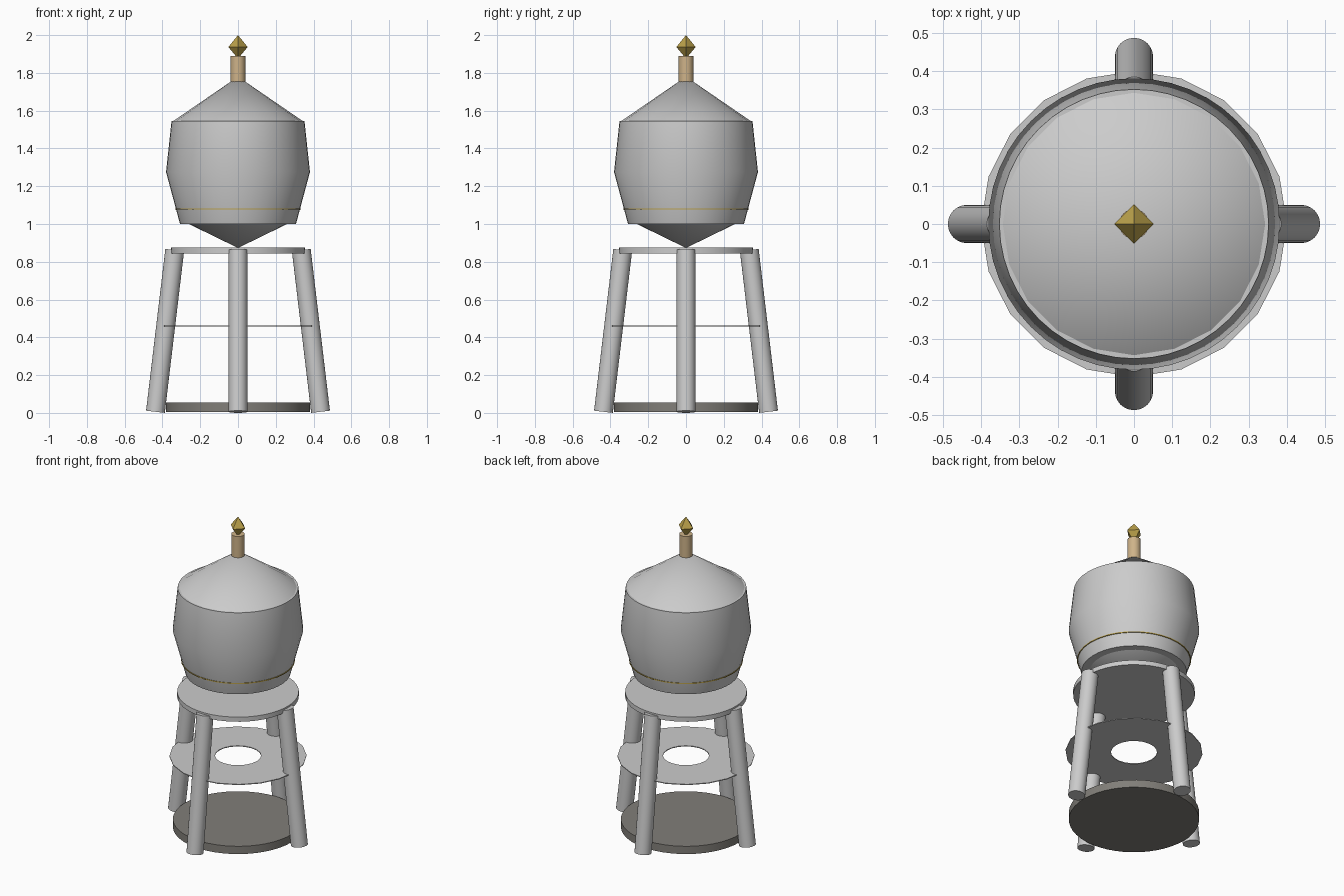
import bpy, bmesh, math
from mathutils import Vector

if "Cube" in bpy.data.objects:
    bpy.data.objects.remove(bpy.data.objects["Cube"])


def material(name, rgb):
    m = bpy.data.materials.new(name)
    m.diffuse_color = (*rgb, 1)
    m.use_nodes = True
    m.node_tree.nodes["Principled BSDF"].inputs["Base Color"].default_value = m.diffuse_color
    return m


def finish(bm, name, mat=None, smooth=True):
    bmesh.ops.recalc_face_normals(bm, faces=bm.faces)
    me = bpy.data.meshes.new(name)
    bm.to_mesh(me)
    bm.free()
    ob = bpy.data.objects.new(name, me)
    bpy.context.collection.objects.link(ob)
    if mat:
        me.materials.append(mat)
    if smooth:
        bpy.ops.object.select_all(action='DESELECT')
        ob.select_set(True)
        bpy.context.view_layer.objects.active = ob
        bpy.ops.object.shade_smooth_by_angle(angle=math.radians(30))
    return ob


def lathe(name, profile, sides, mat=None, closed=False, smooth=True):
    """Revolve (radius, z) points around the z axis."""
    bm = bmesh.new()
    rings = []
    for r, z in profile:
        if r == 0:
            rings.append([bm.verts.new((0, 0, z))] * sides)
        else:
            rings.append([bm.verts.new((r * math.cos(2 * math.pi * i / sides),
                                        r * math.sin(2 * math.pi * i / sides), z))
                          for i in range(sides)])
    pairs = list(zip(rings, rings[1:]))
    if closed:
        pairs.append((rings[-1], rings[0]))
    for a, b in pairs:
        for i in range(sides):
            j = (i + 1) % sides
            bm.faces.new(dict.fromkeys((a[i], a[j], b[j], b[i])))
    return finish(bm, name, mat, smooth)


def disc(name, r, z0, z1, sides=48, mat=None):
    return lathe(name, [(0, z0), (r, z0), (r, z1), (0, z1)], sides, mat)


stone = material("dark_stone", (0.22, 0.21, 0.19))
tan = material("tan", (0.62, 0.45, 0.25))
gold = material("gold", (0.50, 0.36, 0.07))

# Base, brace ring and platform
disc("base_plate", 0.38, 0.005, 0.055, mat=stone)
lathe("brace_ring", [(0.135, 0.458), (0.40, 0.458), (0.40, 0.463), (0.135, 0.463)],
      20, closed=True)
disc("platform", 0.355, 0.845, 0.875)

# Four splayed legs
for i, name in enumerate(["right_leg", "back_leg", "left_leg", "front_leg"]):
    a = i * math.pi / 2
    d = Vector((math.cos(a), math.sin(a), 0))
    foot = d * 0.437 + Vector((0, 0, 0.006))
    top = d * 0.335 + Vector((0, 0, 0.862))
    axis = top - foot
    bm = bmesh.new()
    bmesh.ops.create_cone(bm, cap_ends=True, segments=24, radius1=0.05,
                          radius2=0.05, depth=axis.length)
    bm.transform(axis.to_track_quat('Z', 'Y').to_matrix().to_4x4())
    bmesh.ops.translate(bm, verts=bm.verts, vec=(foot + top) / 2)
    finish(bm, name)

# Tank: bottom funnel, barrel body, trim band, roof
lathe("bottom_funnel", [(0, 0.873), (0.26, 1.0), (0, 1.0)], 48)
lathe("tank_body", [(0, 1.0), (0.307, 1.0), (0.381, 1.275), (0.352, 1.545), (0, 1.545)], 48)
lathe("trim_band", [(0.31, 1.077), (0.333, 1.077), (0.333, 1.083), (0.31, 1.083)],
      32, gold, closed=True)
lathe("roof", [(0, 1.545), (0.343, 1.545), (0, 1.78)], 20)

# Mast and finial
disc("mast", 0.039, 1.75, 1.89, 24, tan)
lathe("finial", [(0, 1.888), (0.012, 1.89), (0.051, 1.937), (0, 2.0)], 4, gold, smooth=False)
